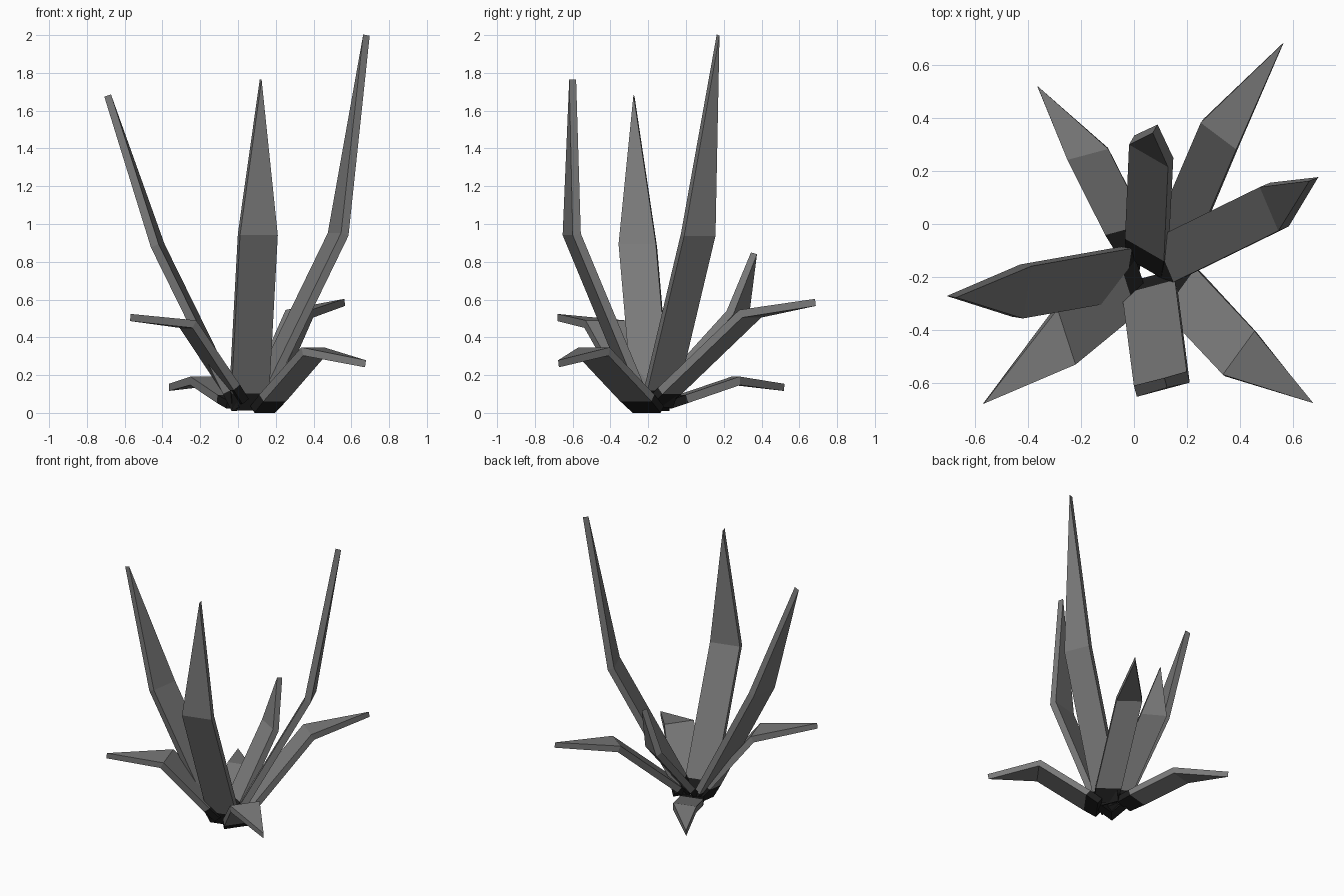
import bpy
import bmesh
from math import cos, sin, radians
from mathutils import Vector

cube = bpy.data.objects.get("Cube")
if cube:
    bpy.data.objects.remove(cube, do_unlink=True)


def make_material(name, value):
    mat = bpy.data.materials.new(name)
    mat.use_nodes = True
    color = (value, value, value, 1)
    mat.diffuse_color = color
    mat.node_tree.nodes["Principled BSDF"].inputs["Base Color"].default_value = color
    return mat


leaf_grey = make_material("leaf grey", 0.19)
root_black = make_material("root black", 0.012)

THICKNESS = 0.045
ROOT_LENGTH = 0.1


def make_leaf(name, base, bend, tip, yaw, width):
    """A flat strip with a dark root, one fold, and a blade narrowing to an edge."""
    base, bend, tip = Vector(base), Vector(bend), Vector(tip)
    side = Vector((cos(radians(yaw)), sin(radians(yaw)), 0))
    lower = (bend - base).normalized()
    upper = (tip - bend).normalized()
    low_normal = side.cross(lower).normalized()
    up_normal = side.cross(upper).normalized()
    fold_normal = (low_normal + up_normal).normalized()

    bm = bmesh.new()

    def ring(center, normal, ring_width):
        s, n = side * ring_width / 2, normal * THICKNESS / 2
        return [bm.verts.new(center + a * s + b * n)
                for a, b in ((-1, -1), (1, -1), (1, 1), (-1, 1))]

    rings = [ring(base, low_normal, width * 0.9),
             ring(base + lower * ROOT_LENGTH, low_normal, width),
             ring(bend, fold_normal, width)]
    bm.faces.new(rings[0]).material_index = 1
    for level, (r, s) in enumerate(zip(rings, rings[1:])):
        for i in range(4):
            j = (i + 1) % 4
            face = bm.faces.new((r[i], r[j], s[j], s[i]))
            face.material_index = 1 if level == 0 else 0

    # Blade closing on a short edge across the thickness
    n = up_normal * THICKNESS * 0.42
    back, front = bm.verts.new(tip - n), bm.verts.new(tip + n)
    a, b, c, d = rings[-1]
    for face in ((a, b, back), (b, c, front, back), (c, d, front), (d, a, back, front)):
        bm.faces.new(face)

    bmesh.ops.recalc_face_normals(bm, faces=bm.faces)
    mesh = bpy.data.meshes.new(name)
    bm.to_mesh(mesh)
    bm.free()
    mesh.materials.append(leaf_grey)
    mesh.materials.append(root_black)
    bpy.context.collection.objects.link(bpy.data.objects.new(name, mesh))


# Tall upright leaves: base, fold, tip, sideways direction, width
make_leaf("tall_leaf_left", (0.09, -0.15, 0.04), (0.53, 0.065, 0.945),
          (0.68, 0.17, 2), -67, 0.18)
make_leaf("tall_leaf_front", (0.055, -0.22, 0.02), (0.105, -0.605, 0.945),
          (0.12, -0.6, 1.765), 195, 0.207)
make_leaf("tall_leaf_right", (0, -0.18, 0.02), (-0.425, -0.255, 0.885),
          (-0.69, -0.275, 1.68), 81, 0.2)

# Middle leaves
make_leaf("middle_leaf_back", (0.045, -0.15, 0.06), (0.065, 0.275, 0.53),
          (0.08, 0.36, 0.845), -30, 0.17)
make_leaf("middle_leaf_back_left", (0.115, -0.155, 0.05), (0.325, 0.34, 0.525),
          (0.565, 0.685, 0.585), -37, 0.168)
make_leaf("middle_leaf_front_right", (0.01, -0.2, 0.06), (-0.265, -0.43, 0.47),
          (-0.57, -0.68, 0.505), 108, 0.22)

# Low drooping leaves
make_leaf("low_leaf_front_left", (0.13, -0.2, 0.018), (0.4, -0.49, 0.325),
          (0.675, -0.675, 0.26), 234, 0.204)
make_leaf("low_leaf_back_right", (0.01, -0.1, 0.045), (-0.175, 0.265, 0.17),
          (-0.365, 0.52, 0.135), 15, 0.16)
